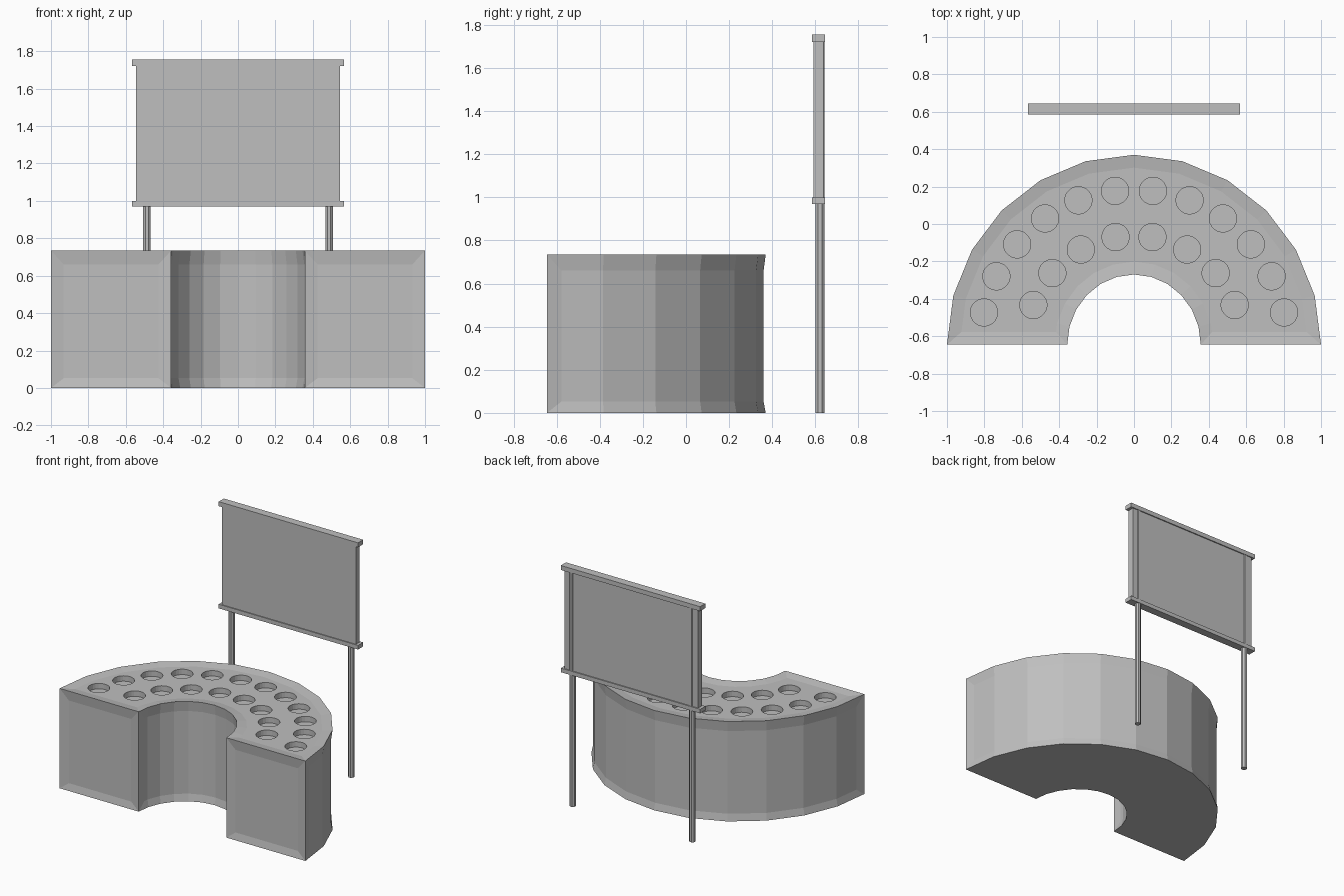
import bpy
import bmesh
from math import cos, sin, pi, radians
from mathutils import Matrix, Vector

cube = bpy.data.objects.get("Cube")
if cube:
    bpy.data.objects.remove(cube)

grey = bpy.data.materials.new("plain_grey")
grey.use_nodes = True
colour = (0.52, 0.52, 0.52, 1)
grey.diffuse_color = colour
grey.node_tree.nodes["Principled BSDF"].inputs["Base Color"].default_value = colour

HEIGHT, FRONT, SEGMENTS = 0.735, -0.645, 12


def finish(bm, name):
    bmesh.ops.recalc_face_normals(bm, faces=bm.faces)
    mesh = bpy.data.meshes.new(name)
    bm.to_mesh(mesh)
    bm.free()
    mesh.materials.append(grey)
    ob = bpy.data.objects.new(name, mesh)
    bpy.context.collection.objects.link(ob)
    return ob


def box(name, low, high):
    low, high = Vector(low), Vector(high)
    bm = bmesh.new()
    bmesh.ops.create_cube(bm, size=1, matrix=Matrix.Translation((low + high) / 2)
                          @ Matrix.Diagonal((*(high - low), 1)))
    return finish(bm, name)


def cylinder(bm, x, y, low, high, radius, sides):
    turn = Matrix.Rotation(pi / sides, 4, "Z")
    bmesh.ops.create_cone(bm, cap_ends=True, segments=sides, radius1=radius,
                          radius2=radius, depth=high - low,
                          matrix=Matrix.Translation((x, y, (low + high) / 2)) @ turn)


def arc_point(rx, ry, angle):
    return rx * cos(angle), FRONT + ry * sin(angle)


# Half-ring counter
bm = bmesh.new()
steps = [pi * i / SEGMENTS for i in range(SEGMENTS + 1)]
outline = [arc_point(1.0, 1.015, a) for a in steps]
outline += [arc_point(0.357, 0.375, a) for a in reversed(steps)]
base = bm.faces.new([bm.verts.new((x, y, 0)) for x, y in outline])
raised = bmesh.ops.extrude_face_region(bm, geom=[base], use_keep_orig=True)["geom"]
bmesh.ops.translate(bm, vec=(0, 0, HEIGHT),
                    verts=[v for v in raised if isinstance(v, bmesh.types.BMVert)])
bmesh.ops.recalc_face_normals(bm, faces=bm.faces)
bm.normal_update()

# Sort the walls into panels, then sink each one inside a raised frame
panels = {}
for face in bm.faces:
    c = face.calc_center_median()
    if face.normal.z < -0.5:
        continue
    if face.normal.z > 0.5:
        key = "top"
    elif face.normal.y < -0.99 and abs(c.y - FRONT) < 0.001:
        key = "left_end" if c.x > 0 else "right_end"
    else:
        key = "outer" if Vector((c.x, c.y - FRONT)).length > 0.6 else "inner"
    panels.setdefault(key, []).append(face)

for key, faces in panels.items():
    bmesh.ops.inset_region(bm, faces=faces, thickness=0.068, depth=-0.01,
                           use_boundary=True, use_even_offset=True)
    if key != "top":
        for v in {v for f in faces for v in f.verts}:
            v.co.z = 0.052 if v.co.z < HEIGHT / 2 else 0.66
counter = finish(bm, "counter")

# Two rows of round wells in the counter top
bm = bmesh.new()
for radius, count, start in ((0.82, 12, 12), (0.578, 8, 21.3)):
    for i in range(count):
        angle = radians(start + (180 - 2 * start) * i / (count - 1))
        x, y = arc_point(radius, radius * 1.01, angle)
        cylinder(bm, x, y, HEIGHT - 0.05, HEIGHT + 0.05, 0.073, 24)
wells = finish(bm, "well_cutter")
wells.hide_render = True
wells.hide_viewport = True
wells.display_type = "WIRE"
cut = counter.modifiers.new("wells", "BOOLEAN")
cut.operation = "DIFFERENCE"
cut.solver = "EXACT"
cut.object = wells

# Sign board held between two rails on a pair of posts
box("sign_board", (-0.545, 0.592, 0.99), (0.545, 0.637, 1.73))
for name, low, high in (("lower_rail", 0.97, 1.0), ("upper_rail", 1.722, 1.755)):
    box(name, (-0.567, 0.585, low), (0.567, 0.645, high))
for name, side in (("left_post", 1), ("right_post", -1)):
    bm = bmesh.new()
    cylinder(bm, side * 0.487, 0.622, 0, 1.74, 0.022, 8)
    finish(bm, name)
